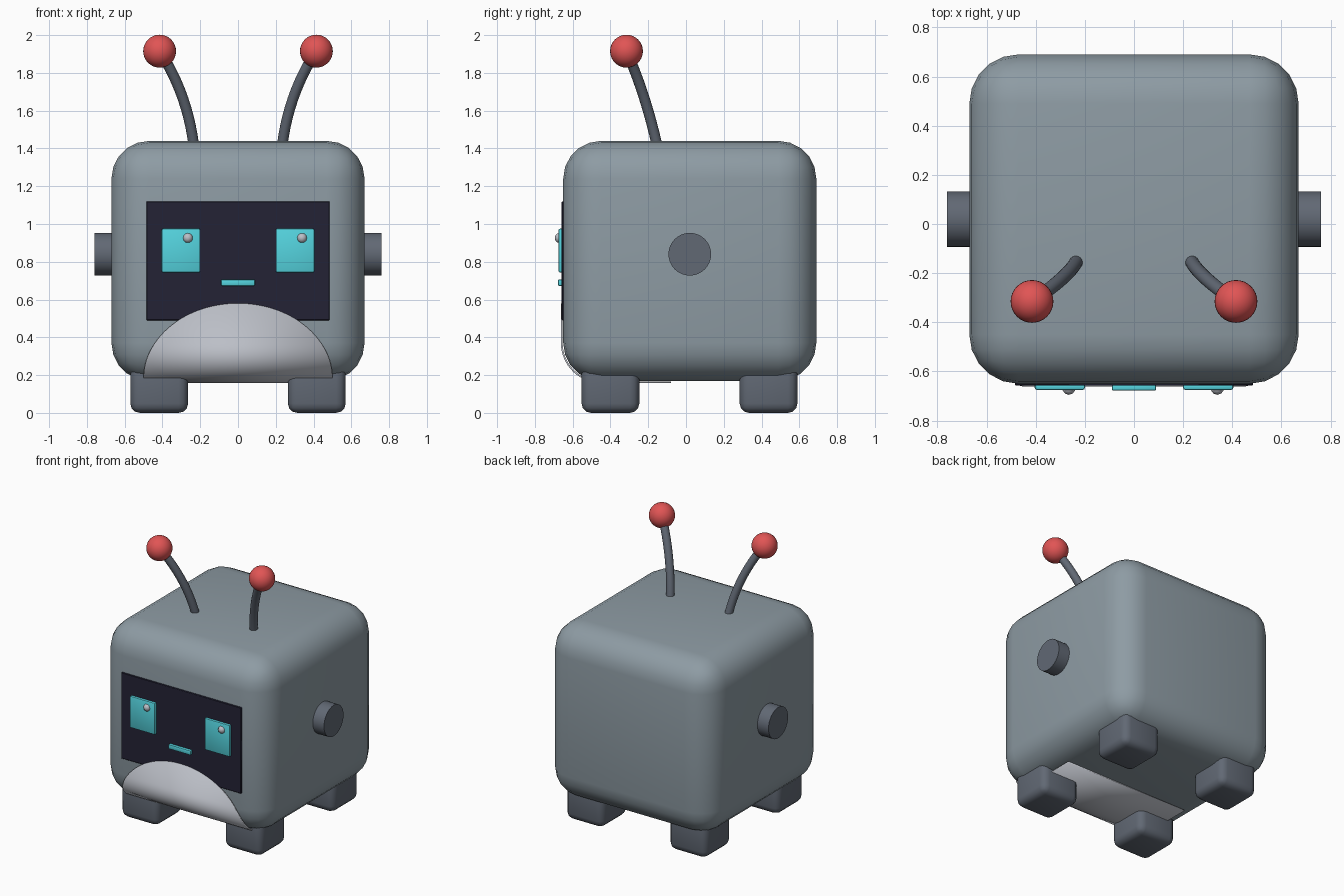
import bpy, bmesh, math
from mathutils import Vector, Matrix

if "Cube" in bpy.data.objects:
    bpy.data.objects.remove(bpy.data.objects["Cube"], do_unlink=True)


def material(name, rgb):
    m = bpy.data.materials.new(name)
    m.use_nodes = True
    m.diffuse_color = (*rgb, 1)
    bsdf = next(n for n in m.node_tree.nodes if n.type == 'BSDF_PRINCIPLED')
    bsdf.inputs["Base Color"].default_value = (*rgb, 1)
    bsdf.inputs["Roughness"].default_value = 0.6
    return m


GREY = material("body grey", (0.27, 0.33, 0.37))
DARK = material("dark grey", (0.12, 0.14, 0.175))
PALE = material("pale grey", (0.50, 0.52, 0.57))
NAVY = material("screen navy", (0.017, 0.016, 0.036))
CYAN = material("eye cyan", (0.09, 0.66, 0.74))
RED = material("bobble red", (0.75, 0.09, 0.09))


def finish(name, bm, mat, angle=40):
    me = bpy.data.meshes.new(name)
    bm.to_mesh(me)
    bm.free()
    me.materials.append(mat)
    ob = bpy.data.objects.new(name, me)
    bpy.context.collection.objects.link(ob)
    bpy.ops.object.select_all(action='DESELECT')
    ob.select_set(True)
    bpy.context.view_layer.objects.active = ob
    bpy.ops.object.shade_smooth_by_angle(angle=math.radians(angle))
    return ob


def box(name, lo, hi, mat, bevel=0.0, segments=1):
    lo, hi = Vector(lo), Vector(hi)
    bm = bmesh.new()
    bmesh.ops.create_cube(bm, size=1)
    bmesh.ops.scale(bm, vec=hi - lo, verts=bm.verts)
    bmesh.ops.translate(bm, vec=(lo + hi) / 2, verts=bm.verts)
    if bevel:
        bmesh.ops.bevel(bm, geom=bm.edges[:], offset=bevel, segments=segments,
                        profile=0.5, affect='EDGES')
    return finish(name, bm, mat)


def ball(name, centre, radius, mat, u=32, v=16):
    bm = bmesh.new()
    bmesh.ops.create_uvsphere(bm, u_segments=u, v_segments=v, radius=radius,
                              matrix=Matrix.Translation(centre))
    return finish(name, bm, mat)


def tube(name, path, radius, mat, sides=16):
    # Sweep a ring along a path, with capped ends
    bm = bmesh.new()
    rings = []
    for i, p in enumerate(path):
        d = path[min(i + 1, len(path) - 1)] - path[max(i - 1, 0)]
        a = d.cross(Vector((0, 1, 0))).normalized()
        b = d.cross(a).normalized()
        angles = [2 * math.pi * k / sides for k in range(sides)]
        rings.append([bm.verts.new(p + radius * (a * math.cos(t) + b * math.sin(t)))
                      for t in angles])
    for r, s in zip(rings, rings[1:]):
        for k in range(sides):
            n = (k + 1) % sides
            bm.faces.new((r[k], r[n], s[n], s[k]))
    bm.faces.new(rings[0])
    bm.faces.new(rings[-1])
    bmesh.ops.recalc_face_normals(bm, faces=bm.faces)
    return finish(name, bm, mat)


# Body and face screen
box("body", (-0.67, -0.65, 0.17), (0.67, 0.69, 1.44), GREY, 0.2, 5)
box("face_screen", (-0.485, -0.658, 0.49), (0.485, -0.6, 1.12), NAVY, 0.004)
box("mouth", (-0.09, -0.678, 0.673), (0.09, -0.65, 0.706), CYAN, 0.006, 2)

# Paired parts
for side, s in (("left", 1), ("right", -1)):
    cx = 0.302 * s
    box(side + "_eye", (cx - 0.102, -0.675, 0.743), (cx + 0.102, -0.65, 0.975),
        CYAN, 0.008, 2)
    ball(side + "_eye_glint", (cx + 0.037, -0.668, 0.926), 0.027, PALE, 10, 6)

    bm = bmesh.new()
    bmesh.ops.create_cone(bm, cap_ends=True, segments=32, radius1=0.113,
                          radius2=0.113, depth=0.16,
                          matrix=Matrix.Translation((0.68 * s, 0.02, 0.84))
                          @ Matrix.Rotation(math.pi / 2, 4, 'Y'))
    finish(side + "_ear", bm, DARK)

    # Antenna bends outward and forward to a bobble
    p0, p1, p2 = (Vector((x * s, y, z)) for x, y, z in
                  ((0.23, -0.145, 1.38), (0.26, -0.21, 1.68), (0.415, -0.315, 1.915)))
    path = [p0 * (1 - t) ** 2 + p1 * 2 * t * (1 - t) + p2 * t * t
            for t in (i / 12 for i in range(13))]
    tube(side + "_antenna", path, 0.028, DARK)
    ball(side + "_bobble", p2, 0.087, RED)

    for end, cy in (("front", -0.4), ("back", 0.437)):
        fx = 0.417 * s
        box(f"{side}_{end}_foot", (fx - 0.153, cy - 0.153, 0),
            (fx + 0.153, cy + 0.153, 0.3), DARK, 0.05, 3)

# Bib: rounded on the front, wrapping under the body as a straight strip
R, CY, CZ, BASE = 0.212, -0.45, 0.37, 0.18
rows = []
for i in range(33):
    t = math.radians(87) * (1 - i / 32)
    z = BASE + 0.4 * math.sin(t)
    y = CY - math.sqrt(R * R - max(CZ - z, 0) ** 2)
    rows.append((0.5 * math.cos(t), y, z))
start = math.asin((CZ - BASE) / R)
for i in range(1, 5):
    t = start + (math.pi / 2 - start) * i / 4
    rows.append((0.5, CY - R * math.cos(t), CZ - R * math.sin(t)))
rows.append((0.5, -0.08, CZ - R))
bm = bmesh.new()
pairs = [(bm.verts.new((-w, y, z)), bm.verts.new((w, y, z))) for w, y, z in rows]
for (a, b), (c, d) in zip(pairs, pairs[1:]):
    bm.faces.new((a, c, d, b))
bib = finish("bib", bm, PALE)
thick = bib.modifiers.new("thickness", 'SOLIDIFY')
thick.thickness = 0.009
thick.offset = -1
